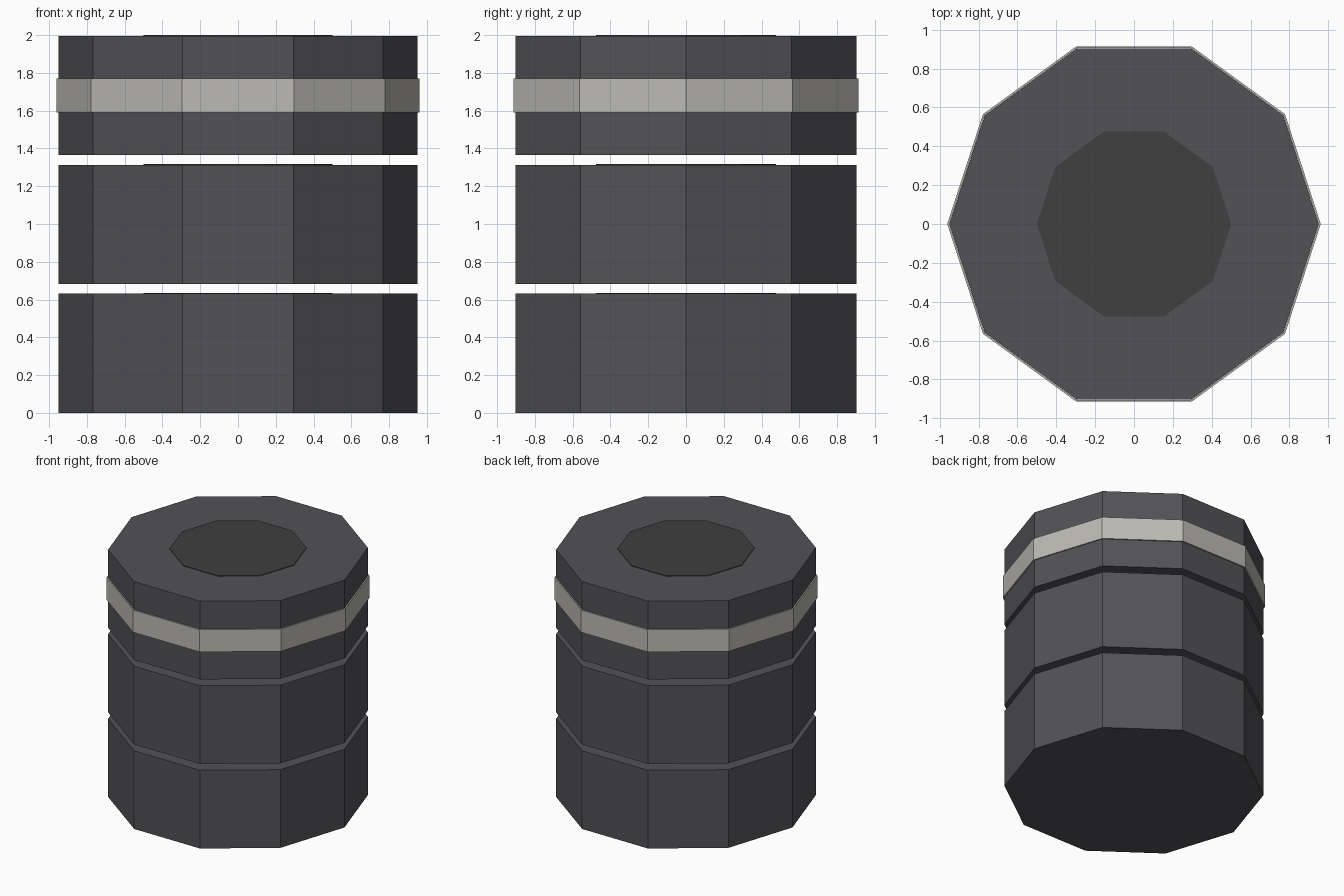
import bpy, bmesh
from math import sin, cos, tau

if "Cube" in bpy.data.objects:
    bpy.data.objects.remove(bpy.data.objects["Cube"])

SIDES = 10


def material(name, rgb):
    m = bpy.data.materials.new(name)
    m.diffuse_color = (*rgb, 1)
    m.use_nodes = True
    m.node_tree.nodes["Principled BSDF"].inputs["Base Color"].default_value = m.diffuse_color
    return m


def lathe(name, profile, mat, closed=False):
    """Revolve (radius, z) points into a decagon; open profiles get end caps."""
    bm = bmesh.new()
    rings = [[bm.verts.new((r * cos(tau * i / SIDES), r * sin(tau * i / SIDES), z))
              for i in range(SIDES)] for r, z in profile]
    pairs = list(zip(rings, rings[1:]))
    if closed:
        pairs.append((rings[-1], rings[0]))
    else:
        bm.faces.new(rings[0][::-1])
        bm.faces.new(rings[-1])
    for a, b in pairs:
        for i in range(SIDES):
            j = (i + 1) % SIDES
            bm.faces.new((a[i], a[j], b[j], b[i]))
    bmesh.ops.recalc_face_normals(bm, faces=bm.faces[:])
    mesh = bpy.data.meshes.new(name)
    bm.to_mesh(mesh)
    bm.free()
    mesh.materials.append(mat)
    obj = bpy.data.objects.new(name, mesh)
    bpy.context.collection.objects.link(obj)
    return obj


charcoal = material("charcoal", (0.085, 0.085, 0.095))
dark = material("dark_centre", (0.05, 0.05, 0.05))
light = material("light_band", (0.5, 0.49, 0.45))

# Three stacked drums with a thin raised centre disc on each
for n, z in enumerate((0.0, 0.682, 1.364), 1):
    lathe(f"drum_{n}", [(0.95, z), (0.95, z + 0.631)], charcoal)
    lathe(f"centre_disc_{n}", [(0.5, z + 0.62), (0.5, z + 0.636)], dark)

# Pale band around the top drum
lathe("band", [(0.951, 1.59), (0.961, 1.59), (0.961, 1.77), (0.951, 1.77)], light, closed=True)
